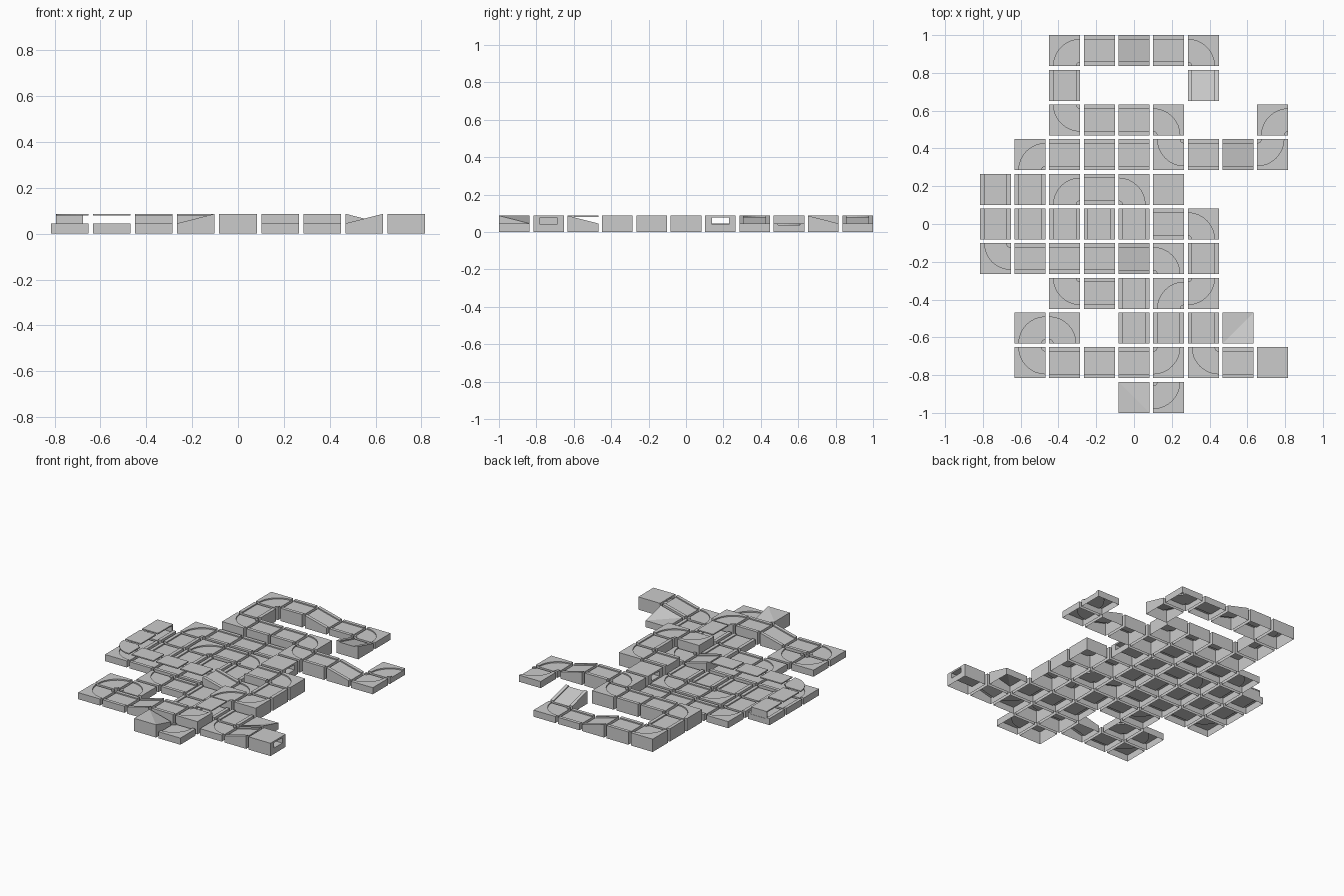
import bpy, bmesh, math
from mathutils import Matrix

if "Cube" in bpy.data.objects:
    bpy.data.objects.remove(bpy.data.objects["Cube"])

PITCH, A = 0.1836, 0.082          # tile spacing, half tile width
LOW, HIGH = 0.045, 0.087          # the two storey heights
T, D, STEPS = 0.059, 0.008, 8     # half track width, groove depth, arc steps
TURN = {'E': 0, 'N': 90, 'W': 180, 'S': 270, 'EW': 0, 'NS': 90,
        'NE': 0, 'NW': 90, 'SW': 180, 'SE': 270}

# l low, h high, r ramp (rising direction), b bridge over low tile,
# t tunnel, d one raised corner, v one lowered corner
LAYOUT = [
    ". . hSE hEW rW lEW lSW . .",
    ". . hNS . . . rS . .",
    ". . hNE hEW hEW hSW . . lSE",
    ". lSE lEW lEW lEW hNE hEW rW lNW",
    "bNS lNS lSE lEW lSW tEW . . .",
    "bNS lNS lNS lNS lNS hEW hSW . .",
    "bNE bEW bEW bEW rW lSW hNS . .",
    ". . lNE lEW lNS hSE hNW . .",
    ". lSE lSW . lNS bNS lNS dSE .",
    ". lNE lEW rE hEW hNW lNE rE tEW",
    ". . . . vNE lNW . . .",
]


def face(bm, *pts):
    bm.faces.new([bm.verts.new(p) for p in pts])


def skirt(bm):
    # drop walls from the open border to the ground
    bmesh.ops.remove_doubles(bm, verts=bm.verts, dist=1e-5)
    rim = [e for e in bm.edges if len(e.link_faces) == 1]
    new = bmesh.ops.extrude_edge_only(bm, edges=rim)['geom']
    for v in new:
        if isinstance(v, bmesh.types.BMVert):
            v.co.z = 0


def straight(bm, z0, z1):
    prof = [(-A, 0), (-T, 0), (-T, -D), (T, -D), (T, 0), (A, 0)]
    for (y, p), (w, q) in zip(prof, prof[1:]):
        face(bm, (-A, y, z0 + p), (A, y, z1 + p), (A, w, z1 + q), (-A, w, z0 + q))
    skirt(bm)


def on_arc(ang, r, z):
    return (A + r * math.cos(ang), A + r * math.sin(ang), z)


def angles():
    a = [math.pi + math.pi / 2 * i / STEPS for i in range(STEPS + 1)]
    return zip(a, a[1:])


def corner(bm, z):
    def edge_r(a):
        return 2 * A / max(abs(math.cos(a)), abs(math.sin(a)))
    r0, r1 = A - T, A + T
    for a, b in angles():
        face(bm, (A, A, z), on_arc(a, r0, z), on_arc(b, r0, z))
        for ra, rb, sa, sb, p, q in ((r0, r0, r0, r0, 0, -D), (r0, r0, r1, r1, -D, -D),
                                     (r1, r1, r1, r1, -D, 0), (r1, r1, edge_r(a), edge_r(b), 0, 0)):
            face(bm, on_arc(a, ra, z + p), on_arc(a, sa, z + q),
                 on_arc(b, sb, z + q), on_arc(b, rb, z + p))
    skirt(bm)


def wedge(bm, base, tip):
    # square top folded on a diagonal, with one corner at another height
    p, q = (-A, A, base), (A, -A, base)
    face(bm, p, (-A, -A, base), q)
    face(bm, p, q, (A, A, tip))
    skirt(bm)


def slab(bm, left, right, z0, z1):
    # curved or straight plank between two edge paths
    for i in range(len(left) - 1):
        quad = [left[i], left[i + 1], right[i + 1], right[i]]
        face(bm, *[(x, y, z0) for x, y in quad])
        face(bm, *[(x, y, z1) for x, y in quad])
        for (x, y), (u, w) in ((quad[0], quad[1]), (quad[2], quad[3])):
            face(bm, (x, y, z0), (u, w, z0), (u, w, z1), (x, y, z1))
    for (x, y), (u, w) in ((left[0], right[0]), (left[-1], right[-1])):
        face(bm, (x, y, z0), (u, w, z0), (u, w, z1), (x, y, z1))
    bmesh.ops.remove_doubles(bm, verts=bm.verts, dist=1e-5)


def tunnel(bm):
    w, z0, z1 = 0.045, 0.04, 0.076
    out = [(-A, 0), (A, 0), (A, HIGH), (-A, HIGH)]
    hole = [(-w, z0), (w, z0), (w, z1), (-w, z1)]
    for i in range(4):
        (a, b), (c, d), (e, f), (g, h) = out[i], out[i - 1], hole[i], hole[i - 1]
        for x in (-A, A):
            face(bm, (x, a, b), (x, c, d), (x, g, h), (x, e, f))
        face(bm, (-A, e, f), (A, e, f), (A, g, h), (-A, g, h))
        if i != 1:                # underside stays open
            face(bm, (-A, a, b), (A, a, b), (A, c, d), (-A, c, d))
    bmesh.ops.remove_doubles(bm, verts=bm.verts, dist=1e-5)


def finish(bm, name, x, y, turn):
    bmesh.ops.recalc_face_normals(bm, faces=bm.faces)
    bm.transform(Matrix.Translation((x, y, 0)) @ Matrix.Rotation(math.radians(turn), 4, 'Z'))
    me = bpy.data.meshes.new(name)
    bm.to_mesh(me)
    bm.free()
    bpy.context.collection.objects.link(bpy.data.objects.new(name, me))


for r, line in enumerate(LAYOUT):
    for c, code in enumerate(line.split()):
        if code == '.':
            continue
        kind, way = code[0], code[1:]
        x, y, turn = (c - 4) * PITCH, (5 - r) * PITCH, TURN[way]
        bm = bmesh.new()
        bends = way not in ('EW', 'NS')
        if kind in 'lhb':
            z = HIGH if kind == 'h' else LOW
            if bends:
                corner(bm, z)
            else:
                straight(bm, z, z)
            name = 'high_tile' if kind == 'h' else 'low_tile'
        elif kind == 'r':
            straight(bm, LOW, HIGH)
            name = 'ramp_tile'
        elif kind == 't':
            tunnel(bm)
            name = 'tunnel_tile'
        else:
            wedge(bm, *((LOW, HIGH) if kind == 'd' else (HIGH, LOW)))
            name = 'bank_tile'
        finish(bm, name, x, y, turn)

        # raised track deck above a low tile
        if kind == 'b':
            bm = bmesh.new()
            if bends:
                arc = [a for a, _ in angles()] + [1.5 * math.pi]
                paths = [[on_arc(a, q, 0)[:2] for a in arc] for q in (A - T, A + T)]
            else:
                paths = [[(-A, s), (A, s)] for s in (-T, T)]
            slab(bm, *paths, 0.079, HIGH)
            finish(bm, 'bridge_deck', x, y, turn)

# end wall carrying the far end of the bridge
bm = bmesh.new()
slab(bm, [(-T, 0.07), (-T, 0.08)], [(T, 0.07), (T, 0.08)], LOW - D, 0.079)
finish(bm, 'bridge_end_wall', -4 * PITCH, PITCH, 0)
